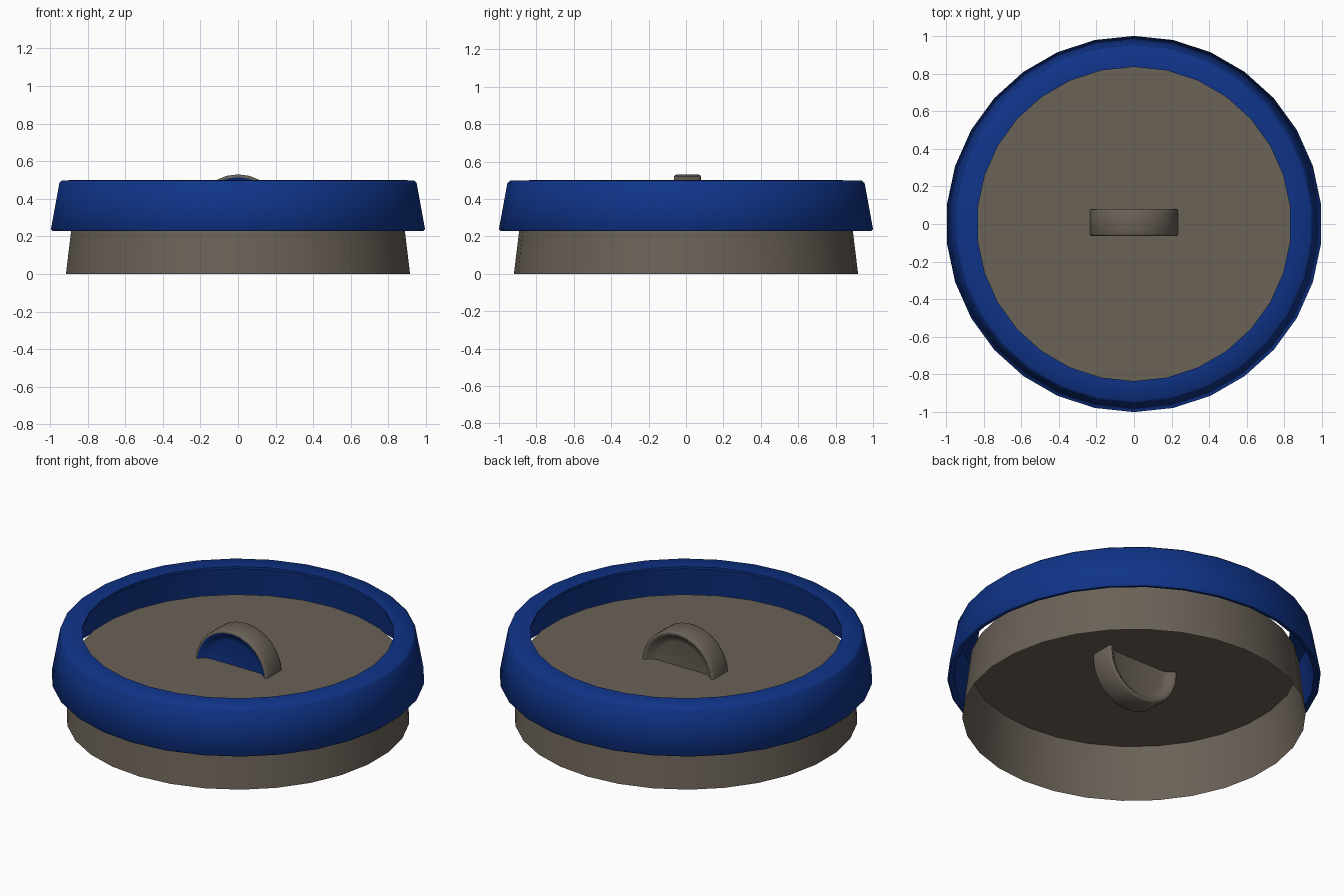
import bpy, bmesh
from math import sin, cos, pi, radians
from mathutils import Matrix

cube = bpy.data.objects.get("Cube")
if cube:
    bpy.data.objects.remove(cube, do_unlink=True)


def make_material(name, rgb):
    mat = bpy.data.materials.new(name)
    mat.use_nodes = True
    mat.diffuse_color = (*rgb, 1)
    bsdf = mat.node_tree.nodes["Principled BSDF"]
    bsdf.inputs["Base Color"].default_value = (*rgb, 1)
    bsdf.inputs["Roughness"].default_value = 0.6
    return mat


blue = make_material("deep blue", (0.005, 0.034, 0.25))
grey = make_material("warm grey", (0.145, 0.122, 0.097))


def lathe(name, profile, sides, mats, closed=False, matrix=None, smooth=60):
    """Revolve (radius, height) points around z; zero radius makes a pole."""
    bm = bmesh.new()
    rings = []
    for r, h in profile:
        if r == 0:
            rings.append([bm.verts.new((0, 0, h))] * sides)
        else:
            angles = [pi / 2 + 2 * pi * i / sides for i in range(sides)]
            rings.append([bm.verts.new((r * cos(a), r * sin(a), h)) for a in angles])
    pairs = list(zip(rings, rings[1:]))
    if closed:
        pairs.append((rings[-1], rings[0]))
    for low, high in pairs:
        for i in range(sides):
            j = (i + 1) % sides
            corners = dict.fromkeys((low[i], low[j], high[j], high[i]))
            bm.faces.new(list(corners))
    bmesh.ops.recalc_face_normals(bm, faces=bm.faces)
    if matrix:
        bm.transform(matrix)
    mesh = bpy.data.meshes.new(name)
    bm.to_mesh(mesh)
    bm.free()
    for mat in mats:
        mesh.materials.append(mat)
    obj = bpy.data.objects.new(name, mesh)
    bpy.context.collection.objects.link(obj)
    bpy.ops.object.select_all(action="DESELECT")
    obj.select_set(True)
    bpy.context.view_layer.objects.active = obj
    bpy.ops.object.shade_smooth_by_angle(angle=radians(smooth))
    return obj


# Open-bottomed tapered body with its flat lid
lathe("body", [(0.92, 0), (0.882, 0.313), (0, 0.313)], 30, [grey])

# Loose outer ring with an inward top lip
ring = [(0.965, 0.235), (0.99, 0.228), (1.0, 0.238), (0.955, 0.485), (0.94, 0.498),
        (0.835, 0.5), (0.835, 0.485), (0.925, 0.475)]
lathe("outer_ring", ring, 30, [blue], closed=True)

# Round grip set through the lid, dished on both sides
half = [(0, 0.036), (0.165, 0.036), (0.185, 0.042), (0.208, 0.062),
        (0.222, 0.0725), (0.232, 0.07), (0.237, 0.06)]
profile = half + [(r, -h) for r, h in reversed(half)]
place = Matrix.Translation((0, 0.0075, 0.293)) @ Matrix.Rotation(pi / 2, 4, "X")
grip = lathe("grip", profile, 24, [grey, blue], matrix=place)

# Blue front dish
for face in grip.data.polygons:
    offset = face.center - place.translation
    if offset.y < 0 and (offset.x ** 2 + offset.z ** 2) ** 0.5 < 0.217:
        face.material_index = 1
